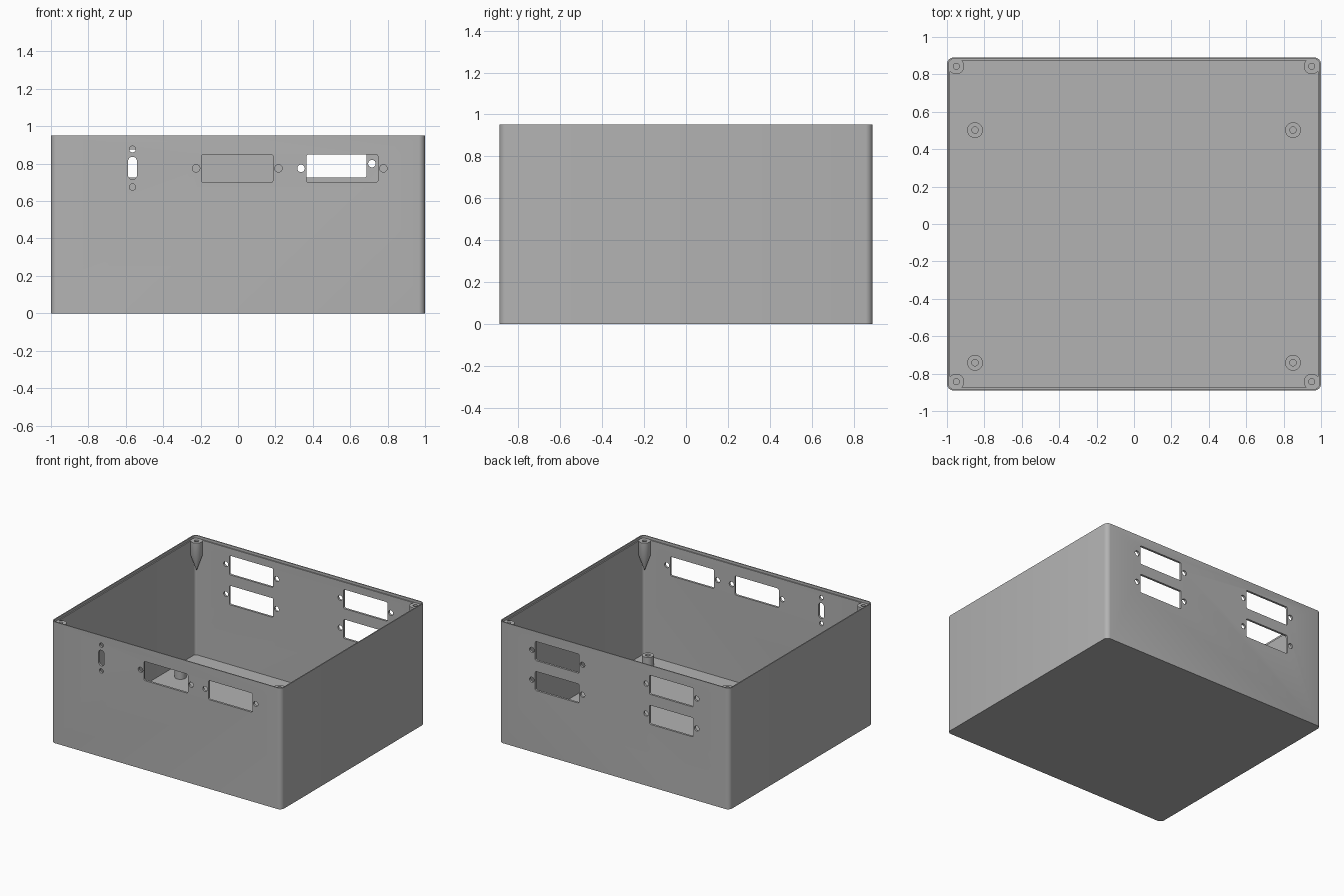
import bpy
import bmesh
import math
from mathutils import Vector, Matrix

cube = bpy.data.objects.get("Cube")
if cube:
    bpy.data.objects.remove(cube, do_unlink=True)

HX, HY, TOP = 1.0, 0.89, 0.952      # half sizes and height of the case
WALL, LIP, STEP, FLOOR = 0.017, 0.008, 0.932, 0.02
CORNER = 0.036

grey = bpy.data.materials.new("plain_grey")
grey.use_nodes = True
colour = (0.45, 0.45, 0.45, 1)
grey.diffuse_color = colour
grey.node_tree.nodes["Principled BSDF"].inputs["Base Color"].default_value = colour


def rounded(hx, hy, r, z, steps=8):
    """Closed rounded-rectangle loop; a circle when r equals both half sizes."""
    pts = []
    for q, (sx, sy) in enumerate([(1, 1), (-1, 1), (-1, -1), (1, -1)]):
        for i in range(steps):
            a = math.pi / 2 * (q + (i + 0.5) / steps)
            pts.append(Vector((sx * (hx - r) + r * math.cos(a),
                               sy * (hy - r) + r * math.sin(a), z)))
    return pts


def loft(bm, loops, matrix=Matrix()):
    """Skin a stack of equal loops and cap both ends."""
    rings = [[bm.verts.new(matrix @ p) for p in loop] for loop in loops]
    n = len(rings[0])
    for a, b in zip(rings, rings[1:]):
        for i in range(n):
            j = (i + 1) % n
            bm.faces.new((a[i], a[j], b[j], b[i]))
    bm.faces.new(rings[0][::-1])
    bm.faces.new(rings[-1])


def finish(bm, name):
    bmesh.ops.recalc_face_normals(bm, faces=bm.faces)
    mesh = bpy.data.meshes.new(name)
    bm.to_mesh(mesh)
    bm.free()
    obj = bpy.data.objects.new(name, mesh)
    bpy.context.collection.objects.link(obj)
    mesh.materials.append(grey)
    return obj


def activate(obj):
    bpy.ops.object.select_all(action='DESELECT')
    obj.select_set(True)
    bpy.context.view_layer.objects.active = obj


def smooth(obj):
    activate(obj)
    bpy.ops.object.shade_smooth_by_angle(angle=math.radians(35))


# Open case: outer wall, stepped rim for a lid, inner wall and floor
def case_loop(inset, z):
    return rounded(HX - inset, HY - inset, CORNER - inset, z)


bm = bmesh.new()
loft(bm, [case_loop(0, 0), case_loop(0, TOP), case_loop(LIP, TOP),
          case_loop(LIP, STEP), case_loop(WALL, STEP), case_loop(WALL, FLOOR)])
case = finish(bm, "open_case")

# Cutter holding every opening in the front and back walls
cut = bmesh.new()


def opening(x, z, side, hw, hh, r):
    upright = Matrix.Translation((x, side * HY, z)) @ Matrix.Rotation(math.pi / 2, 4, 'X')
    loft(cut, [rounded(hw, hh, r, -0.03), rounded(hw, hh, r, 0.03)], upright)


def connector(x, z, side):
    opening(x, z, side, 0.191, 0.075, 0.012)
    for s in (-1, 1):
        opening(x + s * 0.22, z, side, 0.02, 0.02, 0.02)


for x in (-0.004, 0.557):
    connector(x, 0.775, -1)
for x in (-0.496, 0.496):
    for z in (0.80, 0.565):
        connector(x, z, 1)
opening(-0.564, 0.776, -1, 0.024, 0.061, 0.024)
for s in (-1, 1):
    opening(-0.564, 0.776 + s * 0.101, -1, 0.017, 0.017, 0.017)

cutter = finish(cut, "opening_cutter")
cutter.hide_render = True
mod = case.modifiers.new("openings", 'BOOLEAN')
mod.operation = 'DIFFERENCE'
mod.solver = 'EXACT'
mod.object = cutter
activate(case)
bpy.ops.object.modifier_apply(modifier=mod.name)
bpy.data.objects.remove(cutter, do_unlink=True)
smooth(case)


def turned(name, x, y, profile):
    """Round part from (radius, height) pairs."""
    bm = bmesh.new()
    loft(bm, [rounded(r, r, r, z) for r, z in profile], Matrix.Translation((x, y, 0)))
    smooth(finish(bm, name))


# Corner screw posts with pointed undersides and blind holes
POST = [(0.001, 0.70), (0.042, 0.82), (0.042, STEP), (0.016, STEP), (0.016, 0.83)]
for sx, xname in ((-1, "right"), (1, "left")):
    for sy, yname in ((-1, "front"), (1, "back")):
        turned(f"corner_post_{yname}_{xname}", sx * 0.95, sy * 0.843, POST)

# Board standoffs on the floor
STANDOFF = [(0.042, 0.01), (0.042, 0.10), (0.017, 0.10), (0.017, FLOOR)]
for sx, xname in ((-1, "right"), (1, "left")):
    for y, yname in ((-0.742, "front"), (0.502, "back")):
        turned(f"standoff_{yname}_{xname}", sx * 0.85, y, STANDOFF)
